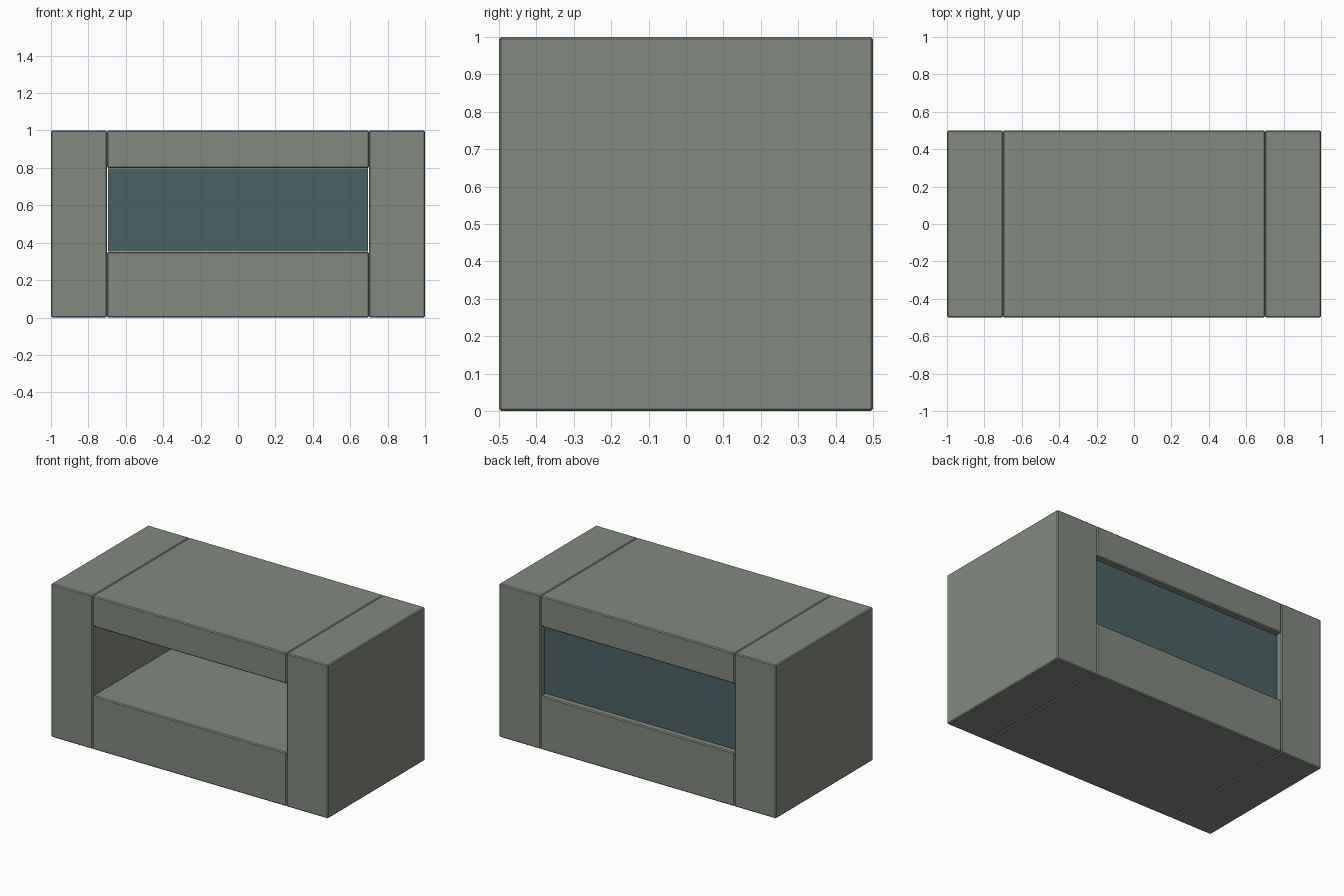
import bpy

if "Cube" in bpy.data.objects:
    bpy.data.objects.remove(bpy.data.objects["Cube"])

BEVEL = 0.006


def material(name, rgb):
    mat = bpy.data.materials.new(name)
    mat.diffuse_color = (*rgb, 1)
    mat.use_nodes = True
    mat.node_tree.nodes["Principled BSDF"].inputs["Base Color"].default_value = mat.diffuse_color
    return mat


stone = material("green_grey_stone", (0.225, 0.25, 0.215))
teal = material("dark_teal", (0.07, 0.122, 0.125))


def block(name, lo, hi, mat=stone, bevel=BEVEL):
    """Axis-aligned box from corner lo to corner hi with a fine chamfer."""
    bpy.ops.mesh.primitive_cube_add(size=1, location=[(a + b) / 2 for a, b in zip(lo, hi)])
    ob = bpy.context.object
    ob.name = name
    ob.scale = [b - a for a, b in zip(lo, hi)]
    bpy.ops.object.transform_apply(location=False, rotation=False, scale=True)
    ob.data.materials.append(mat)
    if bevel:
        mod = ob.modifiers.new("Chamfer", 'BEVEL')
        mod.width = bevel
        mod.segments = 1
    return ob


# Side pillars
for side, name in ((-1, "left_pillar"), (1, "right_pillar")):
    x0, x1 = sorted((side * 0.7, side * 1.0))
    block(name, (x0, -0.5, 0), (x1, 0.5, 1))

# Base and lintel between the pillars
block("base_block", (-0.7, -0.5, 0), (0.7, 0.5, 0.35))
block("top_block", (-0.7, -0.5, 0.8), (0.7, 0.5, 1))

# Dark back panel, slightly smaller than the opening
block("back_panel", (-0.696, 0.44, 0.354), (0.696, 0.465, 0.796), teal, 0)
